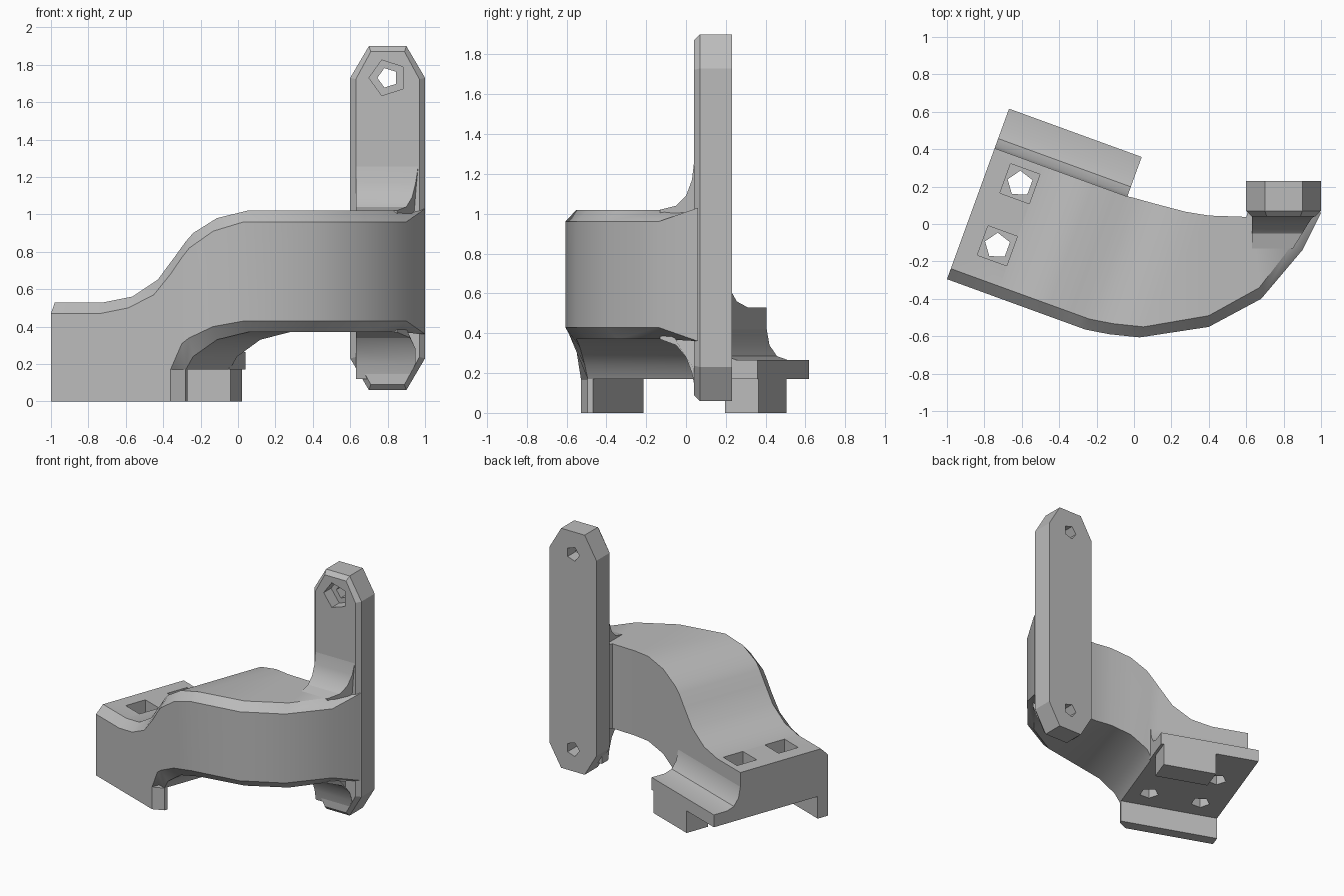
import bpy, bmesh, math
from mathutils import Vector, Matrix

default = bpy.data.objects.get("Cube")
if default:
    bpy.data.objects.remove(default, do_unlink=True)

grey = bpy.data.materials.new("plain grey")
grey.use_nodes = True
grey.diffuse_color = (0.5, 0.5, 0.5, 1)
grey.node_tree.nodes["Principled BSDF"].inputs["Base Color"].default_value = (0.5, 0.5, 0.5, 1)

TURN = math.radians(-20)
CORNER = Vector((-1.0, -0.295))


def foot(u, v):
    """Foot coordinates (along, across) to world x, y."""
    return CORNER + Matrix.Rotation(TURN, 2) @ Vector((u, v))


def loft(name, rings, smooth=True):
    """Skin equal rings of points and cap both ends."""
    bm = bmesh.new()
    loops = [[bm.verts.new(p) for p in ring] for ring in rings]
    count = len(loops[0])
    for a, b in zip(loops, loops[1:]):
        for i in range(count):
            j = (i + 1) % count
            bm.faces.new((a[i], a[j], b[j], b[i]))
    bm.faces.new(loops[0])
    bm.faces.new(loops[-1])
    bmesh.ops.recalc_face_normals(bm, faces=bm.faces)
    mesh = bpy.data.meshes.new(name)
    bm.to_mesh(mesh)
    bm.free()
    mesh.materials.append(grey)
    if smooth:
        mesh.shade_smooth()
        mesh.set_sharp_from_angle(angle=math.radians(28))
    obj = bpy.data.objects.new(name, mesh)
    bpy.context.collection.objects.link(obj)
    return obj


def slab(name, plan, low, high):
    """Upright prism over a plan in foot coordinates."""
    return loft(name, [[(*foot(u, v), z) for u, v in plan] for z in (low, high)], False)


def polygon(sides, radius, start):
    turns = [start + math.tau * i / sides for i in range(sides)]
    return [(radius * math.cos(t), radius * math.sin(t)) for t in turns]


def cut(target, cutter):
    mod = target.modifiers.new("cut", "BOOLEAN")
    mod.operation = "DIFFERENCE"
    mod.solver = "EXACT"
    mod.object = cutter
    cutter.hide_render = True
    graph = bpy.context.evaluated_depsgraph_get()
    mesh = bpy.data.meshes.new_from_object(target.evaluated_get(graph))
    target.modifiers.clear()
    target.data = mesh
    bpy.data.objects.remove(cutter, do_unlink=True)


# Curved arm: each station has a front point, a back point and four heights
# (top, top at the bevel, bottom, bottom at the bevel)
TOP, BOTTOM, BEVEL, PLATE = 1.02, 0.37, 0.06, 0.17
stations = []
for u, front, back, *heights in (
    (0, 0, .745, .53, .47, PLATE, PLATE),
    (.28, 0, .745, .53, .47, PLATE, PLATE),
    (.44, 0, .745, .56, .5, PLATE, PLATE),
    (.585, 0, .745, .65, .57, PLATE, PLATE),
    (.68, 0, .745, .77, .68, PLATE, PLATE),
    (.745, 0, .745, .855, .77, PLATE, .31),
    (.787, 0, .75, .9, .82, .24, .34),
    (.915, .02, .76, .98, .91, .33, .4),
    (1.075, .06, .775, TOP, TOP - BEVEL, BOTTOM, BOTTOM + BEVEL),
):
    stations.append((foot(u, front), foot(u, back), heights))
for front, back, rise in (
    ((.4, -.55), (.4, .045), 0),
    ((.68, -.4), (.6, .038), 0),
    ((.9, -.14), (.62, .1), 0),
    ((1, .06), (.65, .12), .07),
):
    heights = (TOP, TOP - BEVEL + rise, BOTTOM, BOTTOM + BEVEL - rise)
    stations.append((Vector(front), Vector(back), heights))

rings = []
for front, back, (top, top_edge, low, low_edge) in stations:
    inner = front + (back - front).normalized() * BEVEL
    rings.append([(*inner, low), (*front, low_edge), (*front, top_edge),
                  (*inner, top), (*back, top), (*back, low)])
arm = loft("curved_arm", rings)

# Foot holes: two go through into square pockets, two are blind
for across in (.26, .613):
    for along, high in ((.192, .7), (.59, .36)):
        ring = [(along + a, across + b) for a, b in polygon(5, .07, math.pi)]
        cut(arm, slab("bolt_cutter", ring, .1, high))
    ring = [(.192 + a, across + b) for a, b in polygon(4, .118, math.pi / 4)]
    cut(arm, slab("pocket_cutter", ring, .38, .7))

# Rear flange with a hollow fillet up to the arm
profile = [(.72, PLATE), (.97, PLATE), (.97, .265), (.86, .265),
           (.8, .285), (.76, .34), (.745, .42), (.72, .42)]
loft("rear_flange", [[(*foot(u, v), z) for v, z in profile] for u in (0, .755)])

# Lips below the foot
slab("front_lip", [(0, 0), (.68, 0), (.745, .06), (.745, .087), (0, .087)], 0, PLATE)
slab("rear_tab", [(.33, .79), (.735, .79), (.735, .97), (.33, .97)], 0, PLATE)

# Upright plate with cut corners and a bevelled front edge
MID_X, MID_Z = .8, .98


def plate_ring(y, inset):
    half_w, half_h = .2 - inset, .92 - inset
    corner = [(half_w, .75 - inset / 4), (.1 - inset / 3, half_h)]
    right = corner + [(-x, z) for x, z in reversed(corner)]
    return [(MID_X + x, y, MID_Z + z) for x, z in right + [(-x, -z) for x, z in right]]


upright = loft("upright_plate", [plate_ring(.04, .03), plate_ring(.07, 0), plate_ring(.23, 0)], False)


def plate_hole(z, radius, near, far):
    ring = polygon(5, radius, math.pi)
    cut(upright, loft("plate_cutter", [[(MID_X + a, y, z + b) for a, b in ring]
                                       for y in (near, far)], False))


plate_hole(1.73, .055, -.1, .4)
plate_hole(1.73, .1, -.1, .13)
plate_hole(.23, .055, .1, .4)

# Hollow fillets joining the arm to the upright, above and below
WALL = .12
for name, sweep, base in (
    ("upper_fillet", ((-.13, 1.02, .85), (-.05, 1.04, .9), (.0, 1.09, .93),
                      (.03, 1.17, .95), (.045, 1.3, .97)), .9),
    ("lower_fillet", ((-.13, .37, .85), (-.05, .34, .92), (.0, .28, .95),
                      (.03, .2, .95), (.045, .12, .9)), .5),
):
    sides = []
    for left in (True, False):
        edge = [(.63 if left else right, y, z) for y, z, right in sweep]
        tip = edge[-1]
        sides.append(edge + [(tip[0], WALL, tip[2]), (tip[0], WALL, base), (edge[0][0], edge[0][1], base)])
    loft(name, sides)
